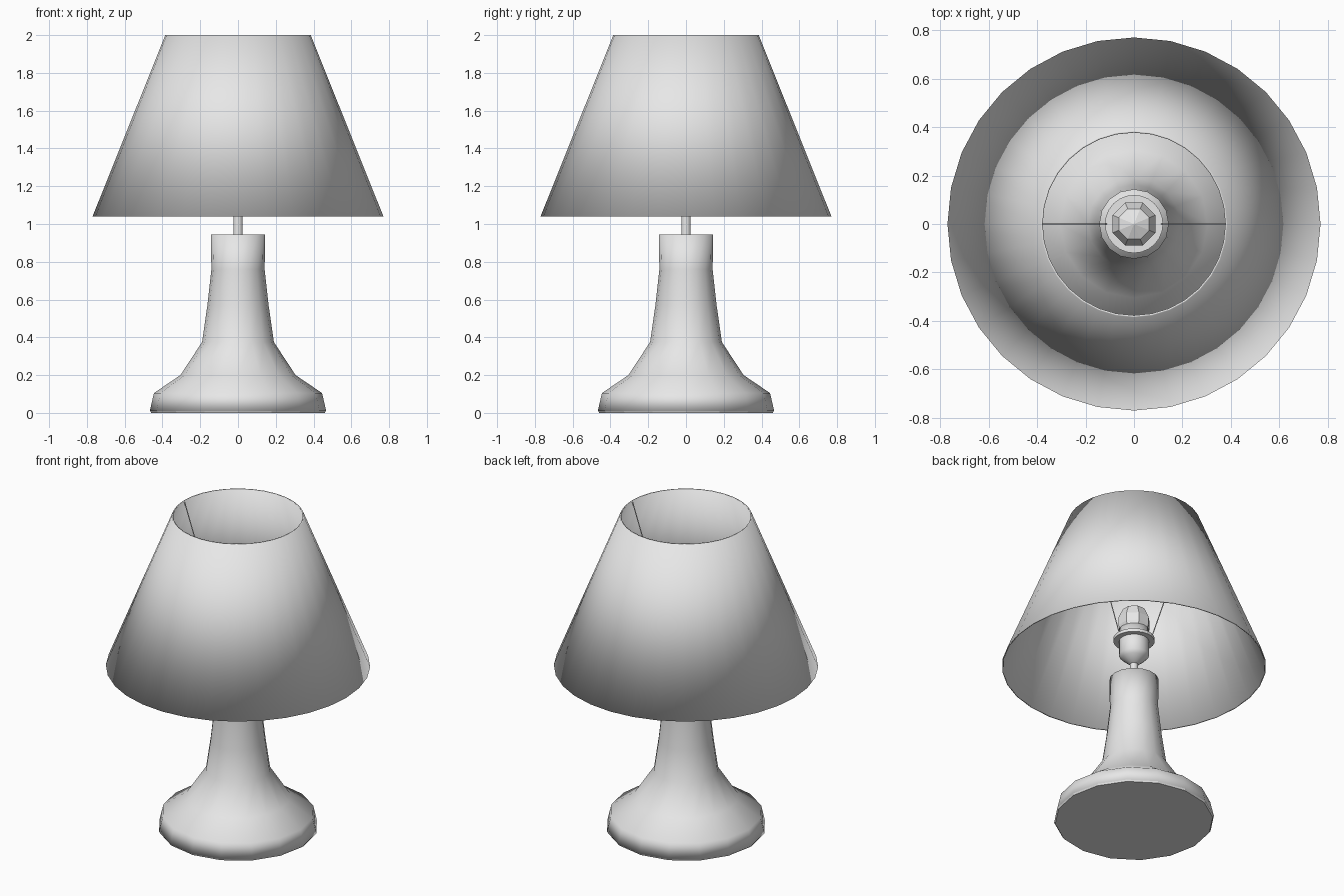
import bpy, math
from mathutils import Vector

cube = bpy.data.objects.get("Cube")
if cube:
    bpy.data.objects.remove(cube, do_unlink=True)

grey = bpy.data.materials.new("plain_light_grey")
grey.use_nodes = True
grey.diffuse_color = (0.8, 0.8, 0.8, 1)
grey.node_tree.nodes["Principled BSDF"].inputs["Base Color"].default_value = (0.8, 0.8, 0.8, 1)


def lathe(name, profile, sides, smooth=True, closed=False, caps=True, offset=0.0):
    """Spin a bottom-to-top (radius, height) profile around z."""
    verts, faces = [], []
    for r, z in profile:
        for i in range(sides):
            a = math.tau * (i + offset) / sides
            verts.append((r * math.cos(a), r * math.sin(a), z))
    n = len(profile)
    for k in range(n if closed else n - 1):
        lo, hi = k * sides, (k + 1) % n * sides
        for i in range(sides):
            j = (i + 1) % sides
            faces.append((lo + i, lo + j, hi + j, hi + i))
    if caps and not closed:
        faces.append(tuple(reversed(range(sides))))
        faces.append(tuple(range((n - 1) * sides, n * sides)))
    mesh = bpy.data.meshes.new(name)
    mesh.from_pydata(verts, [], faces)
    mesh.materials.append(grey)
    mesh.polygons.foreach_set("use_smooth", [smooth] * len(faces))
    obj = bpy.data.objects.new(name, mesh)
    bpy.context.collection.objects.link(obj)
    return obj


def rod(name, start, end, radius, sides):
    """Thin straight bar between two points."""
    start, end = Vector(start), Vector(end)
    axis = end - start
    obj = lathe(name, [(radius, 0), (radius, axis.length)], sides, smooth=False)
    obj.location = start
    obj.rotation_euler = axis.to_track_quat("Z", "Y").to_euler()


# Foot and flared stem
lathe("foot_plate", [(0.46, 0), (0.465, 0.012)], 16, smooth=False)
lathe("base", [(0.467, 0.01), (0.445, 0.105), (0.305, 0.2), (0.19, 0.375),
               (0.162, 0.57), (0.141, 0.76), (0.144, 0.945)], 16)

# Lamp holder
rod("stem_rod", (0, 0, 0.93), (0, 0, 1.08), 0.024, 12)
lathe("socket", [(0.024, 1.05), (0.07, 1.09), (0.088, 1.11), (0.088, 1.28)], 16)
lathe("socket_collar", [(0.12, 1.205), (0.12, 1.225)], 24, smooth=False)

# Faceted bulb
lathe("bulb", [(0.08, 1.25), (0.095, 1.3), (0.095, 1.35), (0.068, 1.41), (0.002, 1.435)],
      8, smooth=False, offset=0.5)

# Hollow shade with softly shaded rims
lathe("shade", [(0.77, 1.04), (0.385, 2.0), (0.377, 2.0), (0.762, 1.04)], 32, closed=True)

# Wires holding the shade
for side, x in (("left", 1), ("right", -1)):
    rod(side + "_shade_wire", (x * 0.11, 0, 1.215), (x * 0.38, 0, 1.99), 0.003, 6)
